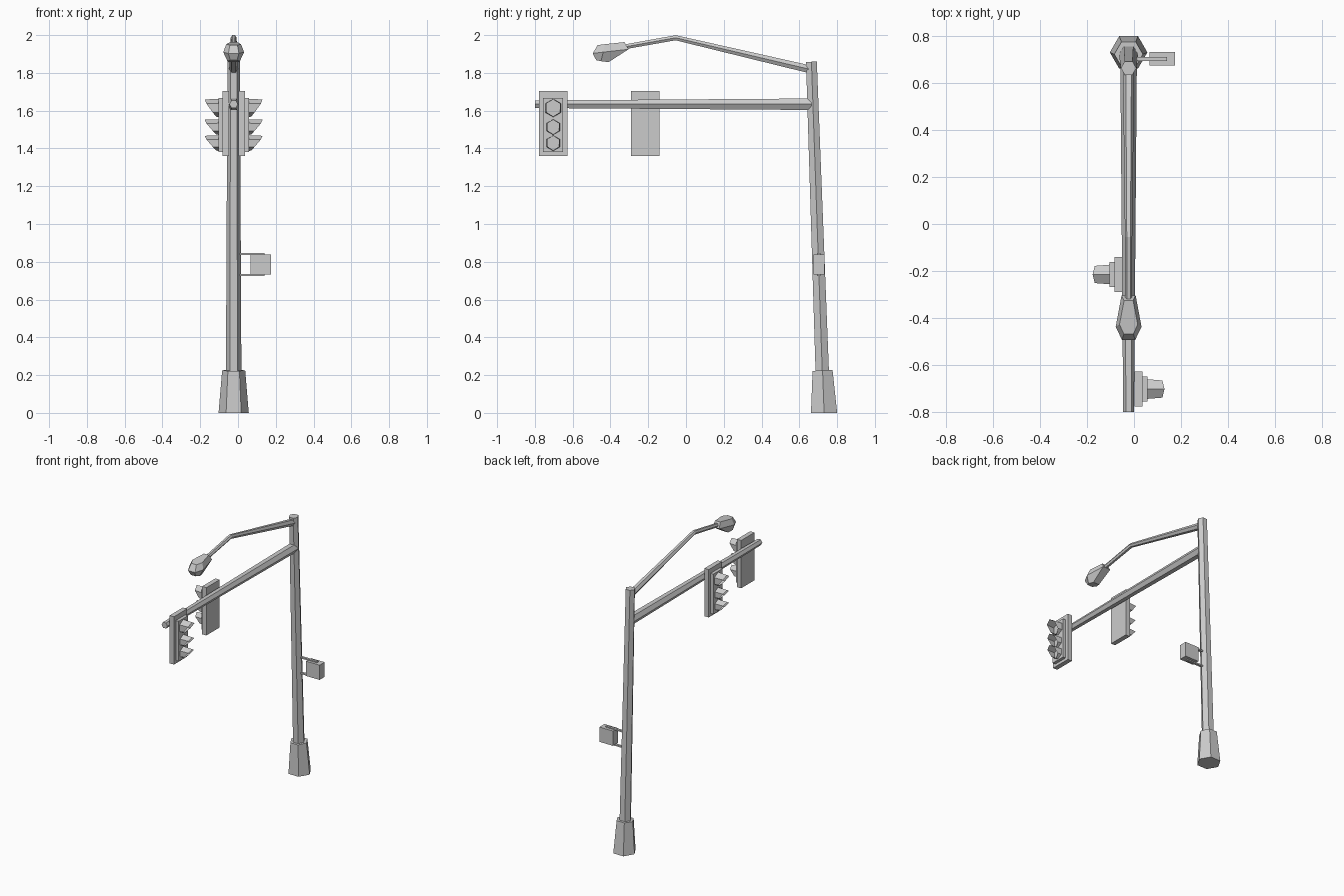
import bpy
from math import sin, cos, pi, radians
from mathutils import Matrix, Vector

if "Cube" in bpy.data.objects:
    bpy.data.objects.remove(bpy.data.objects["Cube"])

CX = -0.023  # x of the pole axis


def mesh_object(name, verts, faces):
    me = bpy.data.meshes.new(name)
    me.from_pydata(verts, [], faces)
    ob = bpy.data.objects.new(name, me)
    bpy.context.collection.objects.link(ob)
    return ob


def loft(name, rings, cap_start=True, cap_end=True):
    """Skin a list of equal-length vertex rings."""
    n = len(rings[0])
    verts = [v for ring in rings for v in ring]
    faces = [(k * n + i, k * n + (i + 1) % n, (k + 1) * n + (i + 1) % n, (k + 1) * n + i)
             for k in range(len(rings) - 1) for i in range(n)]
    if cap_start:
        faces.append(tuple(reversed(range(n))))
    if cap_end:
        faces.append(tuple(range(len(verts) - n, len(verts))))
    return mesh_object(name, verts, faces)


def hex_tube(name, stations):
    """Six-sided tube in the yz plane; stations are (y, z, radius, ring tilt in degrees)."""
    rings = []
    for y, z, r, tilt in stations:
        c, s = cos(radians(tilt)), sin(radians(tilt))
        rings.append([(CX + r * cos(i * pi / 3), y + r * sin(i * pi / 3) * c,
                       z + r * sin(i * pi / 3) * s) for i in range(6)])
    return loft(name, rings)


def box(name, lo, hi):
    (x0, y0, z0), (x1, y1, z1) = lo, hi
    rings = [[(x0, y0, z), (x1, y0, z), (x1, y1, z), (x0, y1, z)] for z in (z0, z1)]
    return loft(name, rings)


# pole and footing
hex_tube("pole_base", [(0.731, 0, 0.08, 0), (0.723, 0.225, 0.061, 3)])
hex_tube("pole", [(0.722, 0.2, 0.041, 2), (0.664, 1.859, 0.033, 2)])

# arms
hex_tube("signal_arm", [(0.665, 1.634, 0.035, -90), (-0.80, 1.634, 0.023, -90)])
hex_tube("lamp_arm", [(0.66, 1.818, 0.024, -103), (-0.055, 1.986, 0.0155, -92),
                      (-0.34, 1.935, 0.0145, -80)])


# street lamp: bottom lens, rim and lid outlines
def lamp_ring(back, mid, front, w_back, w_mid, w_front):
    pts = [(w_back, back), (w_mid, mid), (w_front, front)]
    right = [(CX + w, y, z) for w, (y, z) in pts]
    left = [(CX - w, y, z) for w, (y, z) in reversed(pts)]
    return list(reversed(right + left))


loft("lamp_head", [
    lamp_ring((-0.41, 1.857), (-0.45, 1.862), (-0.475, 1.867), 0.024, 0.033, 0.018),
    lamp_ring((-0.304, 1.925), (-0.438, 1.91), (-0.494, 1.903), 0.03, 0.055, 0.028),
    lamp_ring((-0.326, 1.963), (-0.428, 1.952), (-0.468, 1.947), 0.019, 0.039, 0.02)])


# traffic signals, modelled facing +x, then turned about the arm
def traffic_signal(name, y, turn):
    parts = [box(name + "_backplate", (0.025, -0.075, 1.36), (0.059, 0.075, 1.703)),
             box(name + "_housing", (0.059, -0.053, 1.38), (0.081, 0.053, 1.668))]
    reach = (0.072, 0.063, 0.03, 0.012, 0.03, 0.063)  # hood length per corner, from the top
    for label, z, r in (("top", 1.614, 0.048), ("middle", 1.513, 0.041), ("bottom", 1.428, 0.041)):
        corners = [(r * sin(i * pi / 3), r * cos(i * pi / 3)) for i in range(6)]
        base = [(0.081, a, z + b) for a, b in corners]
        rim = [(0.081 + d, a * 0.88, z + b * 0.95) for d, (a, b) in zip(reach, corners)]
        parts.append(loft(f"{name}_{label}_visor", [base, rim], True, False))
    move = Matrix.Translation(Vector((CX, y, 0))) @ Matrix.Rotation(turn, 4, 'Z')
    for p in parts:
        p.matrix_world = move


traffic_signal("outer_signal", -0.703, 0)
traffic_signal("inner_signal", -0.215, pi)

# pedestrian signal on two brackets
box("pedestrian_signal", (0.067, 0.675, 0.732), (0.175, 0.732, 0.838))
for label, z in (("upper", 0.836), ("lower", 0.724)):
    box(label + "_bracket", (-0.01, 0.694, z), (0.14, 0.711, z + 0.01))
